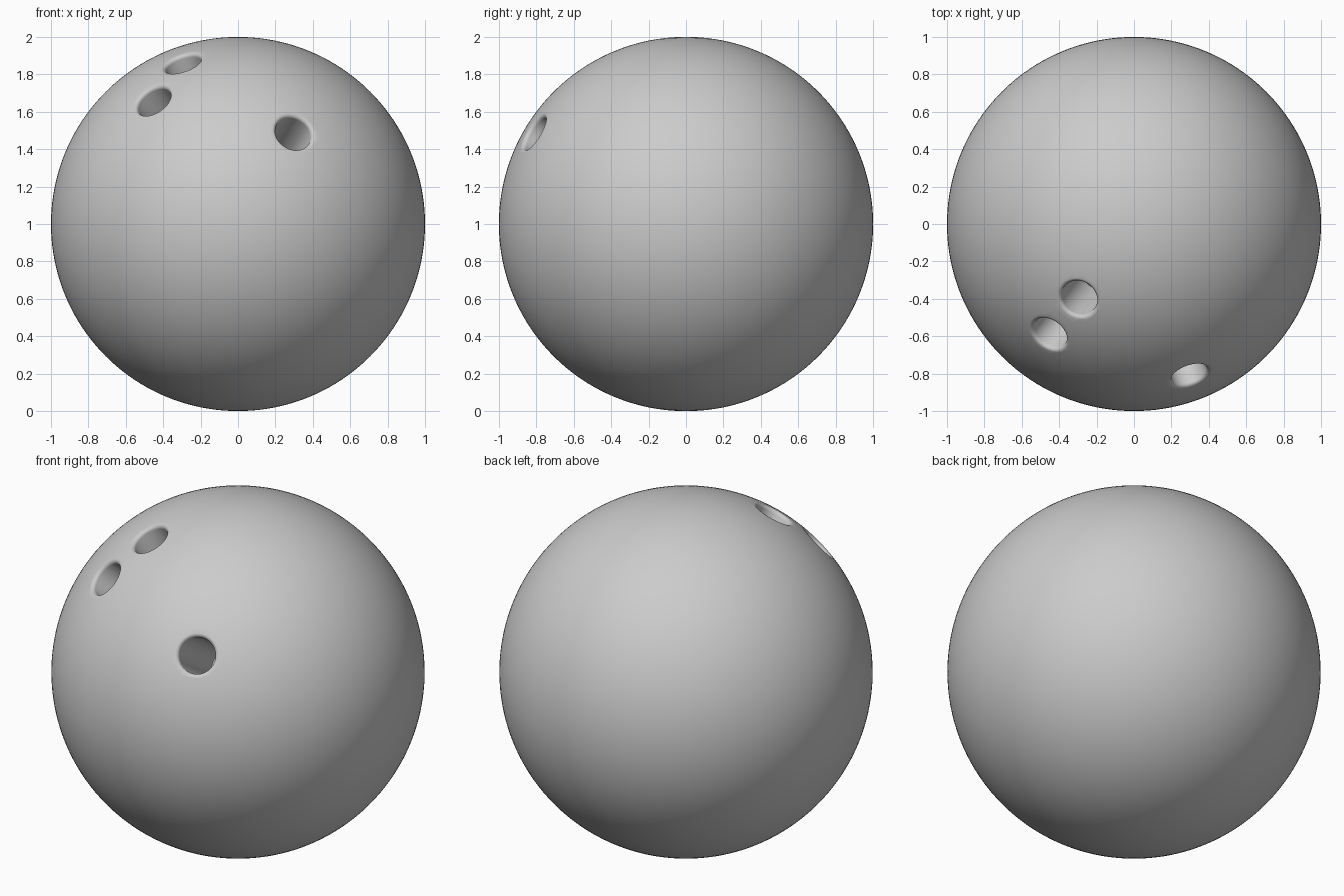
import bpy, bmesh
from math import pi, cos, sin
from mathutils import Vector

if "Cube" in bpy.data.objects:
    bpy.data.objects.remove(bpy.data.objects["Cube"])

CENTRE = Vector((0, 0, 1))

# Ball body
bpy.ops.mesh.primitive_uv_sphere_add(segments=160, ring_count=80, radius=1, location=CENTRE)
ball = bpy.context.object
ball.name = "ball"


def hole_cutter(name, direction, depth, r=0.099, lip=0.021):
    """Lathed drill shape with a small rounded mouth, pointing outward along +z."""
    top = -0.0072
    prof = [(0, -depth), (r, -depth)]
    for i in range(7):
        a = pi / 2 * i / 6
        prof.append((r + lip * (1 - cos(a)), top - lip + lip * sin(a)))
    prof += [(r + lip + 0.003, 0.05), (0, 0.05)]
    bm = bmesh.new()
    vs = [bm.verts.new((x, 0, z)) for x, z in prof]
    es = [bm.edges.new(p) for p in zip(vs, vs[1:])]
    bmesh.ops.spin(bm, geom=vs + es, cent=(0, 0, 0), axis=(0, 0, 1), angle=2 * pi, steps=64)
    bmesh.ops.remove_doubles(bm, verts=bm.verts, dist=1e-5)
    bmesh.ops.recalc_face_normals(bm, faces=bm.faces)
    me = bpy.data.meshes.new(name)
    bm.to_mesh(me)
    bm.free()
    ob = bpy.data.objects.new(name, me)
    bpy.context.collection.objects.link(ob)
    d = Vector(direction).normalized()
    ob.location = CENTRE + d
    ob.rotation_mode = 'QUATERNION'
    ob.rotation_quaternion = d.to_track_quat('Z', 'Y')
    ob.hide_render = True
    return ob


# Thumb hole and two finger holes
cutters = [
    hole_cutter("thumb_hole", (0.30, -0.815, 0.49), 0.8),
    hole_cutter("finger_hole_upper", (-0.298, -0.402, 0.866), 0.36),
    hole_cutter("finger_hole_lower", (-0.456, -0.592, 0.664), 0.36),
]
for c in cutters:
    mod = ball.modifiers.new(c.name, 'BOOLEAN')
    mod.operation = 'DIFFERENCE'
    mod.solver = 'EXACT'
    mod.object = c

# Apply the cuts, then drop the cutters
bpy.context.view_layer.objects.active = ball
for c in cutters:
    bpy.ops.object.modifier_apply(modifier=c.name)
for c in cutters:
    bpy.data.objects.remove(c)

bpy.ops.object.select_all(action='DESELECT')
ball.select_set(True)
bpy.ops.object.shade_smooth_by_angle(angle=pi / 6)
